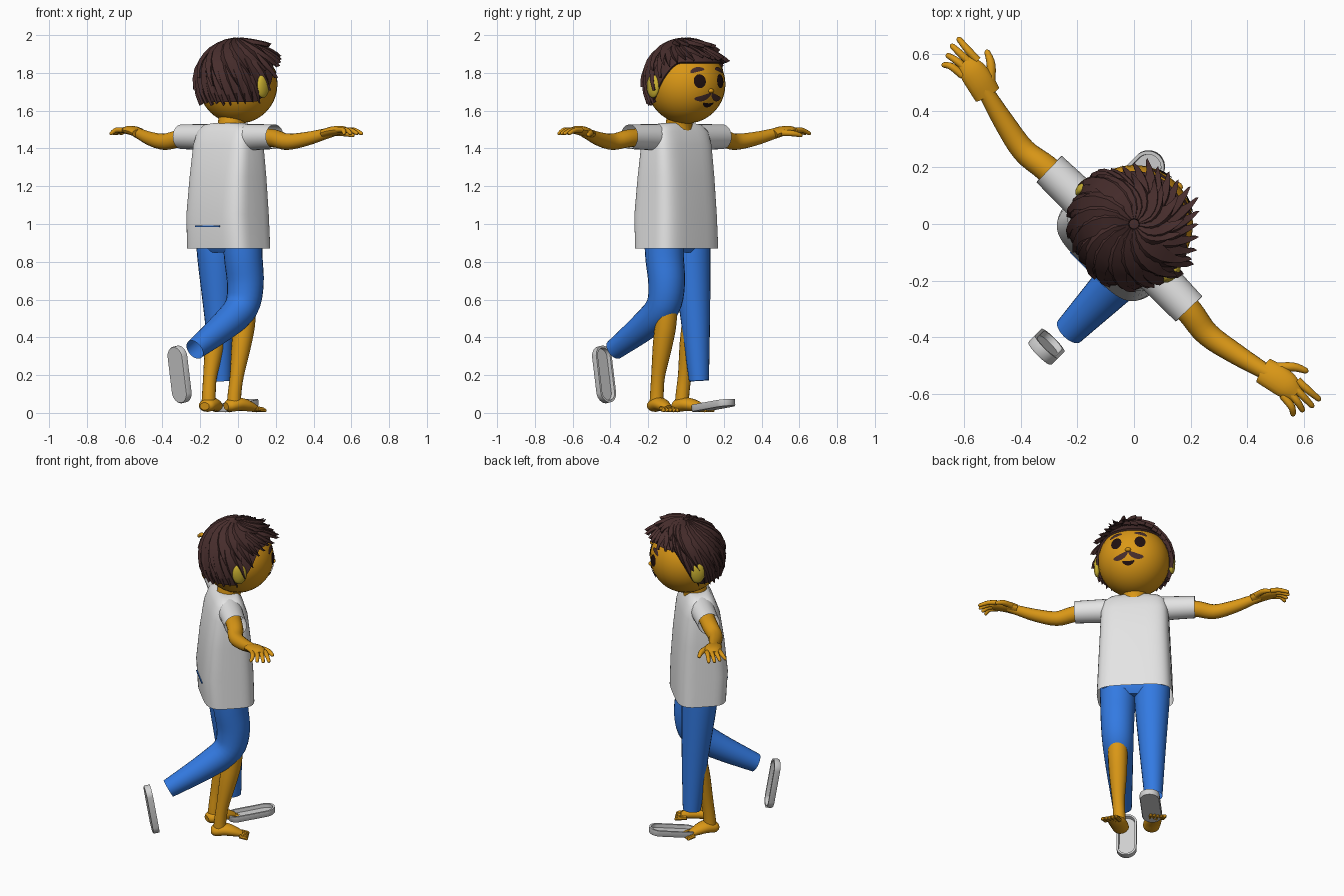
import bpy, bmesh, math, random
from mathutils import Vector

cube = bpy.data.objects.get("Cube")
if cube:
    bpy.data.objects.remove(cube)
random.seed(4)
U, F, Z = Vector((1, 0, 0)), Vector((0, 1, 0)), Vector((0, 0, 1))
HEAD = Vector((0, 0, 1.74))
SKULL = 0.209


def material(name, rgb):
    m = bpy.data.materials.new(name)
    m.use_nodes = True
    m.diffuse_color = (*rgb, 1)
    m.node_tree.nodes["Principled BSDF"].inputs["Base Color"].default_value = (*rgb, 1)
    return m


SKIN = material("orange skin", (0.70, 0.31, 0.008))
EAR = material("yellow ear", (0.6, 0.44, 0.03))
HAIR = material("dark brown hair", (0.062, 0.026, 0.025))
DARK = material("near black", (0.014, 0.005, 0.005))
BLUE = material("blue denim", (0.033, 0.195, 0.76))
WHITE = material("white cloth", (0.78, 0.78, 0.78))
GREY = material("pale grey shoe", (0.64, 0.64, 0.64))


def build(name, bm, mat, angle=40):
    """Parts are modelled as (side, forward, up); the figure faces diagonally."""
    for v in bm.verts:
        u, f, z = v.co
        v.co = ((f - u) * math.sqrt(0.5), (f + u) * math.sqrt(0.5), z)
    bmesh.ops.recalc_face_normals(bm, faces=bm.faces[:])
    me = bpy.data.meshes.new(name)
    bm.to_mesh(me)
    bm.free()
    me.materials.append(mat)
    ob = bpy.data.objects.new(name, me)
    bpy.context.collection.objects.link(ob)
    if angle:
        bpy.ops.object.select_all(action='DESELECT')
        ob.select_set(True)
        bpy.context.view_layer.objects.active = ob
        bpy.ops.object.shade_smooth_by_angle(angle=math.radians(angle))
    return ob


def skin_rings(bm, rings, closed=True, caps=(False, False)):
    rows = [[bm.verts.new(p) for p in r] for r in rings]
    n = len(rows[0])
    for a, b in zip(rows, rows[1:]):
        for i in range(n if closed else n - 1):
            j = (i + 1) % n
            bm.faces.new((a[i], a[j], b[j], b[i]))
    for row, cap in ((rows[0], caps[0]), (rows[-1], caps[1])):
        if cap:
            bm.faces.new(row)


def smooth_path(pts, steps=4):
    p = [Vector(q) for q in pts]
    p = [p[0]] + p + [p[-1]]
    out = []
    for a, b, c, d in zip(p, p[1:], p[2:], p[3:]):
        for k in range(steps):
            t = k / steps
            out.append(0.5 * (2 * b + (c - a) * t + (2 * a - 5 * b + 4 * c - d) * t * t
                              + (3 * b - a - 3 * c + d) * t ** 3))
    return out + [p[-1]]


def tube(bm, pts, side, wide=1, n=16, caps=(True, True), rounded=False):
    """Tube through (side, forward, up, radius) points."""
    path = smooth_path(pts)
    rings = []
    for i, q in enumerate(path):
        t = (path[min(i + 1, len(path) - 1)] - path[max(i - 1, 0)]).to_3d().normalized()
        s = (side - t * side.dot(t)).normalized()
        w = t.cross(s)
        ring = lambda c, r: [c + r * (s * wide * math.cos(2 * math.pi * k / n)
                                      + w * math.sin(2 * math.pi * k / n)) for k in range(n)]
        rings.append(ring(q.to_3d(), q.w))
    if rounded:
        rings.append(ring(q.to_3d() + t * q.w * 0.6, q.w * 0.8))
        rings.append(ring(q.to_3d() + t * q.w, q.w * 0.3))
    skin_rings(bm, rings, True, caps)


def ellipsoid(bm, c, s):
    new = bmesh.ops.create_uvsphere(bm, u_segments=32, v_segments=20, radius=1)["verts"]
    for v in new:
        v.co = Vector(c) + Vector((v.co.x * s[0], v.co.y * s[1], v.co.z * s[2]))


def loft(bm, sections, caps, n=48, power=0.5):
    """Rounded-box sections: height, half width, half depth, forward centre."""
    def sp(v):
        return math.copysign(abs(v) ** power, v)
    angles = [2 * math.pi * k / n for k in range(n)]
    skin_rings(bm, [[(a * sp(math.cos(t)), c + b * sp(math.sin(t)), z) for t in angles]
                    for z, a, b, c in sections], True, caps)


# Shirt body and sleeves
bm = bmesh.new()
loft(bm, [(0.87, 0.22, 0.148, -0.07), (1.05, 0.213, 0.152, -0.078), (1.25, 0.204, 0.135, -0.075),
          (1.42, 0.197, 0.112, -0.072), (1.49, 0.185, 0.088, -0.07), (1.525, 0.15, 0.065, -0.07),
          (1.535, 0.08, 0.05, -0.065)], (False, True))
build("shirt_body", bm, WHITE, 50)
for s, side in ((1, "left"), (-1, "right")):
    bm = bmesh.new()
    tube(bm, [(s * 0.1, -0.072, 1.455, 0.075), (s * 0.2, -0.072, 1.46, 0.069),
              (s * 0.35, -0.075, 1.462, 0.065)], F, n=24, caps=(True, False))
    build(side + "_sleeve", bm, WHITE)

# Jeans: hips, straight left leg, right leg bent back, waistband peeping out
bm = bmesh.new()
loft(bm, [(1.0, 0.18, 0.11, -0.07), (0.9, 0.19, 0.115, -0.07), (0.85, 0.15, 0.08, -0.07)], (True, True))
build("jeans_hips", bm, BLUE)
bm = bmesh.new()
tube(bm, [(0.1, -0.065, 0.93, 0.105), (0.1, -0.06, 0.82, 0.102), (0.105, -0.035, 0.5, 0.078),
          (0.112, -0.015, 0.17, 0.053)], U, n=24, caps=(True, False))
build("jeans_left_leg", bm, BLUE)
bm = bmesh.new()
tube(bm, [(-0.1, -0.065, 0.93, 0.105), (-0.1, -0.06, 0.82, 0.102), (-0.1, -0.045, 0.68, 0.097),
          (-0.1, -0.075, 0.56, 0.09), (-0.102, -0.2, 0.465, 0.078), (-0.106, -0.43, 0.335, 0.055)],
     U, n=24, caps=(True, False))
build("jeans_right_leg", bm, BLUE)
bm = bmesh.new()
bmesh.ops.create_cube(bm, size=1)
for v in bm.verts:
    v.co = (v.co.x * 0.18, v.co.y * 0.009 - 0.227, v.co.z * 0.007 + 0.988)
build("jeans_waistband", bm, BLUE, 0)

# Bare legs, feet, arms and hands
for s, side in ((1, "left"), (-1, "right")):
    bm = bmesh.new()
    tube(bm, [(s * 0.1, -0.05, 0.75, 0.065), (s * 0.1, -0.05, 0.5, 0.058), (s * 0.1, -0.075, 0.36, 0.052),
              (s * 0.1, -0.108, 0.2, 0.037), (s * 0.096, -0.122, 0.1, 0.036),
              (s * 0.095, -0.125, 0.04, 0.038)], U)
    build(side + "_leg", bm, SKIN)
    bm = bmesh.new()
    tube(bm, [(s * 0.08, -0.17, 0.035, 0.02), (s * 0.086, -0.15, 0.038, 0.033), (s * 0.1, -0.1, 0.046, 0.036),
              (s * 0.118, -0.05, 0.038, 0.03), (s * 0.133, 0, 0.022, 0.018)], U, wide=1.4)
    for k in range(5):
        o = -0.042 + k * 0.02
        reach = 0.04 - 0.006 * k
        tube(bm, [(s * (0.128 + o), -0.02, 0.022, 0.013), (s * (0.14 + o), reach * 0.5, 0.017, 0.012),
                  (s * (0.145 + o), reach, 0.013, 0.01)], U, n=8, rounded=True)
    build(side + "_foot", bm, SKIN)
    bm = bmesh.new()
    tube(bm, [(s * 0.25, -0.075, 1.46, 0.048), (s * 0.36, -0.08, 1.452, 0.047), (s * 0.46, -0.092, 1.435, 0.043),
              (s * 0.58, -0.07, 1.45, 0.037), (s * 0.69, -0.043, 1.476, 0.029),
              (s * 0.74, -0.03, 1.488, 0.026)], F)
    build(side + "_arm", bm, SKIN)
    bm = bmesh.new()
    tube(bm, [(s * 0.69, -0.043, 1.478, 0.024), (s * 0.74, -0.03, 1.491, 0.025), (s * 0.79, -0.022, 1.497, 0.023),
              (s * 0.83, -0.02, 1.496, 0.015)], F, wide=2)
    for k in range(4):
        f, tip = 0.018 - 0.025 * k, 0.898 - 0.013 * max(0, k - 1)
        tube(bm, [(s * 0.8, f, 1.497, 0.014), (s * 0.85, f * 1.1, 1.497, 0.013),
                  (s * tip, f * 1.35, 1.48, 0.01)], F, n=10, rounded=True)
    tube(bm, [(s * 0.71, -0.01, 1.483, 0.018), (s * 0.755, 0.04, 1.48, 0.016),
              (s * 0.795, 0.062, 1.47, 0.011)], F, n=10, rounded=True)
    build(side + "_hand", bm, SKIN)


# Shoes: shallow trays with rounded ends
def shoe(name, centre, along, up, length):
    bm = bmesh.new()
    along, up, r = Vector(along).normalized(), Vector(up).normalized(), 0.058
    up = (up - along * up.dot(along)).normalized()

    def outline(inset, h):
        out = []
        for k in range(32):
            a = 2 * math.pi * (k + 0.5) / 32
            y = (r - inset) * math.sin(a) + math.copysign(length / 2 - r, math.sin(a))
            out.append(Vector(centre) + U * (r - inset) * math.cos(a) + along * y + up * h)
        return out
    skin_rings(bm, [outline(0.004, 0), outline(0, 0.006), outline(0, 0.036), outline(0.012, 0.036),
                    outline(0.014, 0.014)], True, (True, True))
    build(name, bm, GREY)


shoe("left_shoe", (0.107, 0.1, 0.021), (0, 1, 0.13), Z, 0.28)
shoe("right_shoe", (-0.088, -0.545, 0.2), (0, -0.17, 1), F, 0.305)

# Neck, head, nose and ears
bm = bmesh.new()
tube(bm, [(0, -0.06, 1.45, 0.075), (0, -0.05, 1.54, 0.07), (0, -0.02, 1.62, 0.075)], U)
build("neck", bm, SKIN)
bm = bmesh.new()
ellipsoid(bm, HEAD, (SKULL,) * 3)
build("head", bm, SKIN)
bm = bmesh.new()
ellipsoid(bm, (-0.017, 0.205, HEAD.z - 0.035), (0.017, 0.014, 0.012))
build("nose", bm, SKIN)
for s, side in ((1, "left"), (-1, "right")):
    bm = bmesh.new()
    ellipsoid(bm, (s * 0.217, -0.03, 1.73), (0.021, 0.042, 0.062))
    build(side + "_ear", bm, EAR)


# Face details: thin plates following the head
def plate(name, mat, u, z, a, b, tilt=0, bend=0, n=24):
    bm = bmesh.new()
    rings = []
    for scale in (1, 0.7, 0.4, 0.1):
        ring = []
        for k in range(n):
            t = 2 * math.pi * k / n
            x, y = scale * a * math.cos(t), scale * b * math.sin(t)
            y += bend * x * x
            p = (u - 0.017 + x * math.cos(tilt) - y * math.sin(tilt), z + x * math.sin(tilt) + y * math.cos(tilt))
            ring.append(HEAD + Vector((p[0], math.sqrt((SKULL + 0.004) ** 2 - p[0] ** 2 - p[1] ** 2), p[1])))
        rings.append(ring)
    skin_rings(bm, rings, True, (False, True))
    build(name, bm, mat)


for s, side in ((1, "left"), (-1, "right")):
    plate(side + "_eye", DARK, s * 0.07, 0.016, 0.031, 0.037)
    plate(side + "_eyebrow", HAIR, s * 0.075, 0.078, 0.038, 0.012, -0.25 * s, -5)
    plate(side + "_moustache", HAIR, s * 0.042, -0.073, 0.046, 0.016, -0.3 * s, 5)
plate("mouth", DARK, 0, -0.112, 0.036, 0.011, 0, 9)


# Hair: fitted cap, then swirling ridged locks
def hairline(az):
    t = min(1, max(0, (abs((az + math.pi) % (2 * math.pi) - math.pi) - 0.95) / 0.95))
    return math.radians(58 + 57 * t * t * (3 - 2 * t))


def on_head(theta, az, r):
    return HEAD + r * Vector((math.sin(theta) * math.sin(az), math.sin(theta) * math.cos(az), math.cos(theta)))


bm = bmesh.new()
azimuths = [2 * math.pi * k / 48 for k in range(48)]
skin_rings(bm, [[on_head(hairline(a) * t / 10, a, 0.221) for a in azimuths] for t in (0.3, 2, 4, 6, 8, 10)]
           + [[on_head(hairline(a), a, SKULL - 0.002) for a in azimuths]], True, (True, False))
build("hair_cap", bm, HAIR)


def lock(bm, az, start, end, base, lift, width, swirl):
    rings = []
    for i in range(8):
        t = i / 7
        theta, a = start + (end - start) * t, az + swirl * (t - 1)
        w = width * (0.5 + 0.5 * math.sin(math.pi * min(1, t * 1.3))) * (1 - t ** 4) + 0.002
        da = w / max(0.25, math.sin(theta)) / base
        r = base + lift * t * t
        rings.append([on_head(theta, a - da, r - 0.008), on_head(theta, a - da * 0.2, r + 0.012),
                      on_head(theta, a + da, r), on_head(theta, a, r - 0.014)])
    skin_rings(bm, rings, True, (True, True))


bm = bmesh.new()
for k in range(32):
    az = 2 * math.pi * k / 32
    front = max(0, math.cos(az + 0.35))
    lock(bm, az, 0.2, hairline(az) + random.uniform(-0.03, 0.09), 0.222,
         0.055 * front * random.uniform(0.5, 1.2), 0.042, 0.6)
for k in range(18):
    az = 2 * math.pi * (k + random.uniform(0, 0.5)) / 18
    front = max(0, math.cos(az + 0.35))
    lock(bm, az, 0.08, hairline(az) * random.uniform(0.65, 0.85), 0.236, 0.04 * front - 0.006, 0.045, 0.8)
build("hair_locks", bm, HAIR, 25)
